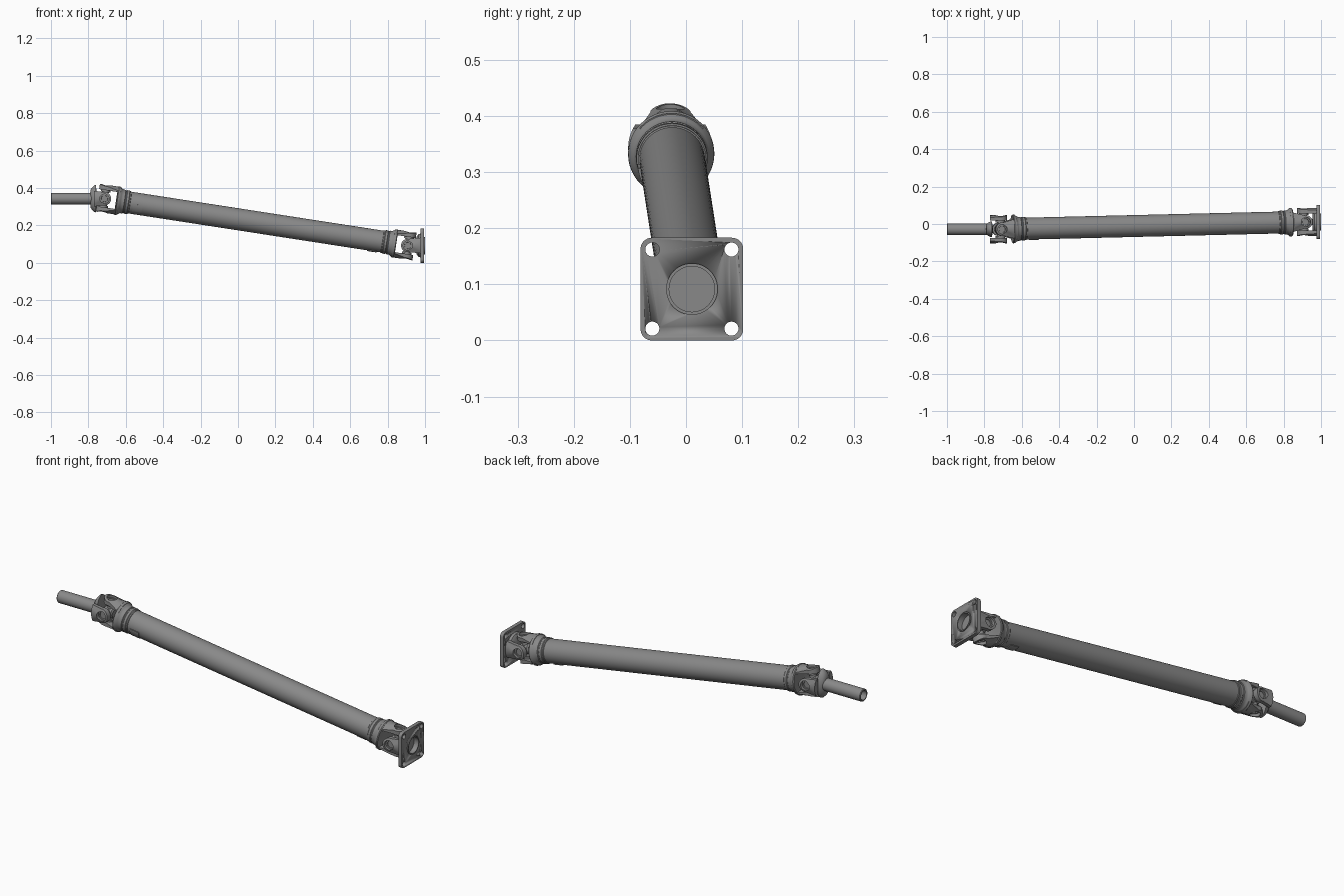
import bpy, bmesh, math
from mathutils import Matrix, Vector

cube = bpy.data.objects.get("Cube")
if cube:
    bpy.data.objects.remove(cube, do_unlink=True)

steel = bpy.data.materials.new("grey_steel")
steel.use_nodes = True
GREY = (0.25, 0.25, 0.25, 1)
steel.diffuse_color = GREY
steel.node_tree.nodes["Principled BSDF"].inputs["Base Color"].default_value = GREY


def frame(origin, along, out):
    """Local axes: x along the shaft, z towards the fork arms."""
    u = Vector(along).normalized()
    w = Vector(out)
    w = (w - u * w.dot(u)).normalized()
    v = w.cross(u)
    m = Matrix((u, v, w)).transposed().to_4x4()
    m.translation = origin
    return m


def finish(name, bm, matrix):
    bmesh.ops.recalc_face_normals(bm, faces=bm.faces)
    mesh = bpy.data.meshes.new(name)
    bm.to_mesh(mesh)
    bm.free()
    mesh.materials.append(steel)
    ob = bpy.data.objects.new(name, mesh)
    bpy.context.collection.objects.link(ob)
    ob.matrix_world = matrix
    bpy.ops.object.select_all(action='DESELECT')
    ob.select_set(True)
    bpy.context.view_layer.objects.active = ob
    bpy.ops.object.shade_smooth_by_angle(angle=math.radians(35))
    return ob


def lathe(name, matrix, profile, flat=1.0, arc=None, sides=48):
    """Turn (distance, radius) points round local x; an arc makes a curved plate."""
    bm = bmesh.new()
    a0, a1 = arc or (0, 360)
    n = 10 if arc else sides
    rings = []
    for i in range(n + 1 if arc else n):
        a = math.radians(a0 + (a1 - a0) * i / n)
        rings.append([bm.verts.new((u, r * math.cos(a) * flat, r * math.sin(a)))
                      for u, r in profile])
    m = len(profile)
    for i in range(n):
        p, q = rings[i], rings[(i + 1) % len(rings)]
        for j in range(m if arc else m - 1):
            k = (j + 1) % m
            bm.faces.new((p[j], p[k], q[k], q[j]))
    if arc:
        bm.faces.new(rings[0])
        bm.faces.new(rings[-1])
    else:
        bmesh.ops.remove_doubles(bm, verts=bm.verts, dist=1e-5)
    return finish(name, bm, matrix)


def fork_arm(name, matrix, base, half, side, ear=0.036, bore=0.025, inner=0.046, outer=0.075):
    """Rounded ear with a bore, widening to its base, outer face curved round the axis."""
    outline = []
    for i in range(25):
        a = math.radians(80 + 200 * i / 24)
        outline.append((ear * math.cos(a), ear * math.sin(a)))
    outline += [(base, half * (i / 4 - 1)) for i in range(9)]
    hole = []
    for u, v in outline:
        a = math.atan2(v, u)
        hole.append((bore * math.cos(a), bore * math.sin(a)))
    bm = bmesh.new()

    def ring(points, curved):
        return [bm.verts.new((u, v, side * (math.sqrt(outer ** 2 - v * v) if curved else inner)))
                for u, v in points]

    loops = [ring(outline, True), ring(outline, False), ring(hole, False), ring(hole, True)]
    n = len(outline)
    for k in range(4):
        p, q = loops[k], loops[(k + 1) % 4]
        for i in range(n):
            j = (i + 1) % n
            bm.faces.new((p[i], p[j], q[j], q[i]))
    return finish(name, bm, matrix)


def fork(name, matrix, base, half):
    for side, label in ((1, "a"), (-1, "b")):
        fork_arm(f"{name}_arm_{label}", matrix, base, half, side)


def trunnion(name, centre, along, out):
    """One bar of the joint cross with recessed bearing caps."""
    u = Vector(along).cross(Vector(out))
    lathe(name, frame(centre, out, u),
          [(-.056, 0), (-.056, .017), (-.06, .018), (-.06, .0255), (-.036, .0255), (-.036, .018),
           (.036, .018), (.036, .0255), (.06, .0255), (.06, .018), (.056, .017), (.056, 0)], sides=32)


joint_a = Vector((-0.714, -0.028, 0.343))
joint_b = Vector((0.908, 0.011, 0.0925))
axis = joint_b - joint_a
length = axis.length
X, Y, Z = Vector((1, 0, 0)), Vector((0, 1, 0)), Vector((0, 0, 1))
tube_frame = frame(joint_a, axis, Z)
tube_out = tube_frame.to_3x3().col[2]

# Main tube with small balance weights
lathe("main_tube", tube_frame, [(.1, 0), (.1, .0585), (length - .1, .0585), (length - .1, 0)], sides=64)


def weight(name, start, end, a0, a1):
    lathe(name, tube_frame, [(start, .057), (start, .0625), (end, .0625), (end, .057)], arc=(a0, a1))


weight("balance_weight_front", .155, .205, 185, 225)
weight("balance_weight_rear", length - .21, length - .16, 250, 290)

# Tube forks, collars and weld beads at both ends
for label, centre, direction in (("left", joint_a, axis), ("right", joint_b, -axis)):
    m = frame(centre, direction, Z)
    fork(f"tube_fork_{label}", m, .08, .056)
    lathe(f"tube_collar_{label}", m,
          [(.072, 0), (.069, .035), (.064, .074), (.068, .077), (.076, .076), (.086, .068),
           (.094, .064), (.106, .064), (.109, .061), (.113, .061), (.116, .0635), (.128, .0635),
           (.131, .061), (.137, .061), (.139, .058)])
    trunnion(f"cross_upright_{label}", centre, direction, tube_out)
    trunnion(f"cross_level_{label}", centre, X, Y)
    lathe(f"cross_hub_{label}", m, [(-.026, 0), (-.026, .02), (-.02, .027), (.02, .027), (.026, .02), (.026, 0)], sides=24)

# Stub shaft, hollow at its free end, with its fork
m = frame(joint_a, -X, Y)
tip = 1 + joint_a.x
fork("shaft_fork", m, .056, .042)
lathe("shaft_fork_hub", m @ Matrix.Rotation(math.pi / 2, 4, 'X'),
      [(.04, 0), (.043, .046), (.046, .0735), (.055, .071), (.066, .06), (.074, .048), (.076, .032)], flat=1)
hub = bpy.data.objects["shaft_fork_hub"]
for v in hub.data.vertices:                      # flatten the hub sideways into a yoke
    v.co.y *= 0.58
lathe("stub_shaft", m, [(.05, .0315), (tip - .003, .0315), (tip, .029), (tip, .0235),
                        (tip - .05, .0235), (tip - .05, 0)], sides=40)

# Flange fork and its round base
m = frame(joint_b, X, Y)
fork("flange_fork", m, .07, .042)
lathe("flange_fork_base", m, [(.044, 0), (.047, .046), (.056, .06), (.07, .064)])

# Square flange plate with rounded corners, bolt holes and a spigot ring
HALF, ROUND = 0.0915, 0.02
bm = bmesh.new()
corner = HALF - ROUND
points = []
for q in range(4):
    a = math.pi / 4 + q * math.pi / 2
    cy, cz = math.copysign(corner, math.cos(a)), math.copysign(corner, math.sin(a))
    for i in range(9):
        b = (q + i / 8) * math.pi / 2
        points.append((cy + ROUND * math.cos(b), cz + ROUND * math.sin(b)))
face = bm.faces.new([bm.verts.new((.068, y, z)) for y, z in points])
back = bmesh.ops.extrude_face_region(bm, geom=[face])["geom"]
bmesh.ops.translate(bm, vec=(.019, 0, 0), verts=[g for g in back if isinstance(g, bmesh.types.BMVert)])
base = frame((joint_b.x, .0105, HALF), X, Z)
plate = finish("flange_plate", bm, base)


def cut(target, y, z, radius, start, end):
    cutter = lathe("hole_cutter", base @ Matrix.Translation((0, y, z)),
                   [(start, 0), (start, radius), (end, radius), (end, 0)], sides=32)
    cutter.hide_render = True
    mod = target.modifiers.new("hole", 'BOOLEAN')
    mod.operation, mod.solver, mod.object = 'DIFFERENCE', 'EXACT', cutter
    bpy.context.view_layer.objects.active = target
    bpy.ops.object.modifier_apply(modifier=mod.name)
    bpy.data.objects.remove(cutter, do_unlink=True)


for sy in (-1, 1):
    for sz in (-1, 1):
        cut(plate, sy * .0705, sz * .0705, .0125, .05, .11)
cut(plate, 0, 0, .043, .05, .11)
lathe("flange_spigot", base, [(.068, .046), (.092, .046), (.092, .0405), (.066, .0405), (.066, 0)])
